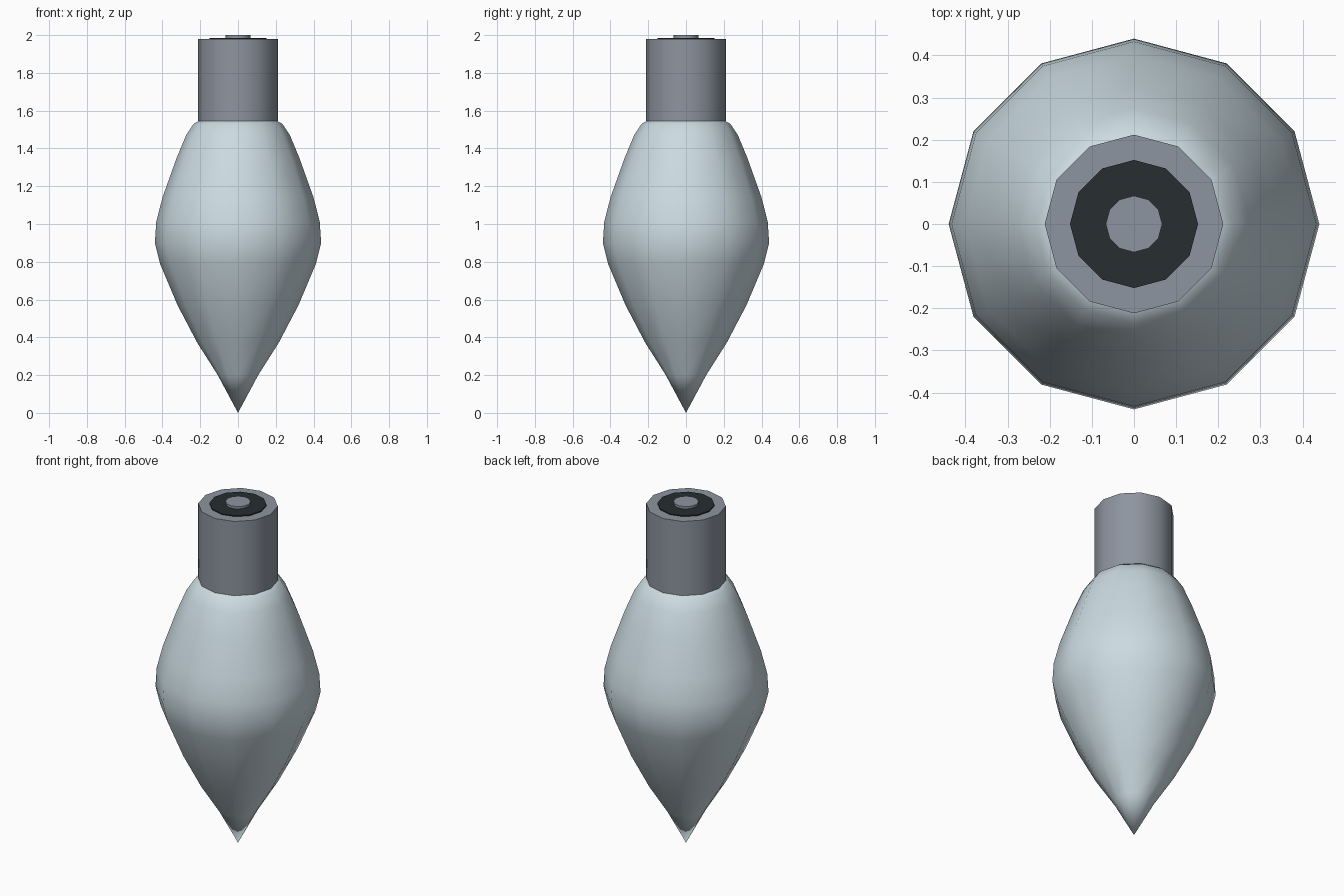
import bpy, bmesh
from math import pi, cos, sin, radians

if "Cube" in bpy.data.objects:
    bpy.data.objects.remove(bpy.data.objects["Cube"])

SIDES = 12


def material(name, color):
    m = bpy.data.materials.new(name)
    m.diffuse_color = (*color, 1)
    m.use_nodes = True
    m.node_tree.nodes["Principled BSDF"].inputs["Base Color"].default_value = m.diffuse_color
    return m


def lathe(name, profile, mat):
    """Revolve (radius, height) points around z; zero radius gives one apex."""
    bm = bmesh.new()
    rings = []
    for r, z in profile:
        n = 1 if r == 0 else SIDES
        rings.append([bm.verts.new((r * cos(2 * pi * i / SIDES),
                                    r * sin(2 * pi * i / SIDES), z)) for i in range(n)])
    for a, b in zip(rings, rings[1:]):
        for i in range(SIDES):
            j = (i + 1) % SIDES
            if len(a) == 1:
                bm.faces.new((a[0], b[j], b[i]))
            else:
                bm.faces.new((a[i], a[j], b[j], b[i]))
    # flat end caps
    if len(rings[0]) > 1:
        bm.faces.new(rings[0][::-1])
    bm.faces.new(rings[-1])
    bmesh.ops.recalc_face_normals(bm, faces=bm.faces)
    me = bpy.data.meshes.new(name)
    bm.to_mesh(me)
    bm.free()
    ob = bpy.data.objects.new(name, me)
    bpy.context.collection.objects.link(ob)
    me.materials.append(mat)
    bpy.ops.object.select_all(action='DESELECT')
    ob.select_set(True)
    bpy.context.view_layer.objects.active = ob
    bpy.ops.object.shade_smooth_by_angle(angle=radians(40))
    return ob


glass = material("pale_glass", (0.60, 0.71, 0.76))
metal = material("metal", (0.27, 0.30, 0.35))
black = material("insulator_black", (0.02, 0.026, 0.03))

# pointed glass bulb
lathe("glass_bulb", [(0, 0), (0.107, 0.20), (0.215, 0.37), (0.32, 0.57),
                     (0.413, 0.79), (0.44, 0.90), (0.433, 1.01), (0.40, 1.14),
                     (0.325, 1.35), (0.275, 1.47), (0.235, 1.53), (0.20, 1.55)], glass)
# socket sleeve, insulator disc and end contact
lathe("metal_base", [(0.212, 1.545), (0.212, 1.98)], metal)
lathe("insulator_disc", [(0.152, 1.97), (0.152, 1.986)], black)
lathe("end_contact", [(0.067, 1.975), (0.067, 2.0)], metal)
